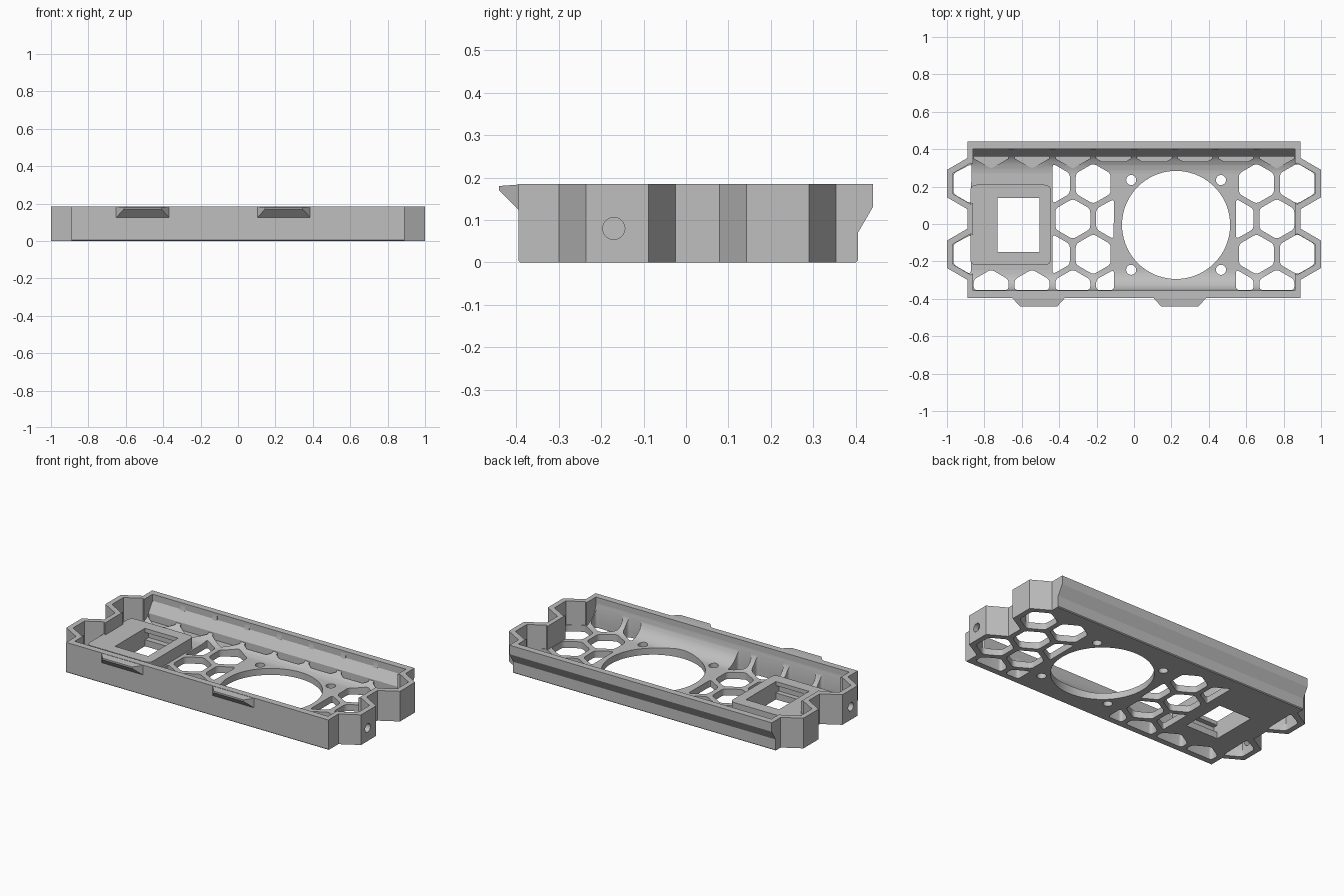
import bpy, bmesh, math
from mathutils import Vector

cube = bpy.data.objects.get("Cube")
if cube:
    bpy.data.objects.remove(cube, do_unlink=True)

grey = bpy.data.materials.new("plain grey")
grey.use_nodes = True
grey.diffuse_color = (0.52, 0.52, 0.52, 1)
grey.node_tree.nodes["Principled BSDF"].inputs["Base Color"].default_value = (0.52, 0.52, 0.52, 1)

TOP, FLOOR, PITCH = 0.185, 0.04, 0.2182
ROW = PITCH * math.sqrt(3) / 2
END_X = 4 * PITCH
ROWS = [0.405 - ROW * i for i in range(5)]
FAN = Vector((0.225, -0.005))


def prisms(name, outlines, lo, hi, axis="z"):
    """One object made of flat outlines extruded along z or x."""
    bm = bmesh.new()
    for pts in outlines:
        place = (lambda p, h: (p[0], p[1], h)) if axis == "z" else (lambda p, h: (h, p[0], p[1]))
        low = [bm.verts.new(place(p, lo)) for p in pts]
        high = [bm.verts.new(place(p, hi)) for p in pts]
        bm.faces.new(low[::-1])
        bm.faces.new(high)
        for i in range(len(pts)):
            j = (i + 1) % len(pts)
            bm.faces.new((low[i], low[j], high[j], high[i]))
    bmesh.ops.recalc_face_normals(bm, faces=bm.faces[:])
    mesh = bpy.data.meshes.new(name)
    bm.to_mesh(mesh)
    bm.free()
    mesh.materials.append(grey)
    obj = bpy.data.objects.new(name, mesh)
    bpy.context.collection.objects.link(obj)
    return obj


def combine(obj, tools, operation="DIFFERENCE", keep=()):
    """Apply booleans and drop the tools that are no longer needed."""
    for tool in tools:
        mod = obj.modifiers.new("cut", "BOOLEAN")
        mod.operation, mod.solver, mod.object = operation, "EXACT", tool
        deps = bpy.context.evaluated_depsgraph_get()
        mesh = bpy.data.meshes.new_from_object(obj.evaluated_get(deps))
        obj.modifiers.clear()
        obj.data = mesh
        if tool not in keep:
            bpy.data.objects.remove(tool, do_unlink=True)


def ring(x, y, r, n, start=0.0):
    return [(x + r * math.cos(start + math.tau * i / n),
             y + r * math.sin(start + math.tau * i / n)) for i in range(n)]


def hexagon(x, y, apothem):
    return ring(x, y, apothem / math.cos(math.pi / 6), 6, math.pi / 6)


def box(x0, x1, y0, y1):
    return [(x0, y0), (x1, y0), (x1, y1), (x0, y1)]


def clip(pts, axis, limit, sign):
    """Keep the part of an outline on one side of an axis-aligned line."""
    out = []
    for i, p in enumerate(pts):
        q = pts[(i + 1) % len(pts)]
        dp, dq = sign * (p[axis] - limit), sign * (q[axis] - limit)
        if dp >= 0:
            out.append(p)
        if dp * dq < 0:
            t = dp / (dp - dq)
            out.append((p[0] + t * (q[0] - p[0]), p[1] + t * (q[1] - p[1])))
    return out


def rounded(pts, radius):
    """Soften each corner of an outline; near-duplicate points are merged first."""
    pts = [Vector(p) for p in pts]
    pts = [p for i, p in enumerate(pts) if (p - pts[i - 1]).length > 0.012]
    out = []
    for i, p in enumerate(pts):
        a, b = pts[i - 1] - p, pts[(i + 1) % len(pts)] - p
        a *= min(radius / a.length, 0.4)
        b *= min(radius / b.length, 0.4)
        for t in (0, 0.25, 0.5, 0.75, 1):
            out.append(tuple(p + a * (1 - t) ** 2 + b * t ** 2))
    return out


# Honeycomb openings, kept clear of the fan and the socket pad
holes, pockets = [], []
for r, y in enumerate(ROWS):
    for i in range(-4, 5):
        x = (i if r % 2 else i + 0.5) * PITCH
        if abs(x) > END_X + 0.01:
            continue
        cell = hexagon(x, y, 0.0935)
        if r == 0:
            if -0.2 < x < 0.6:
                cell = clip(cell, 1, 0.335, 1)
            pockets.append(clip(cell, 1, 0.43, -1))
            continue
        cell = clip(cell, 1, -0.353, 1)
        if x > 0.5:
            cell = clip(cell, 0, 0.545, 1)
        elif x < -0.8:
            cell = clip(cell, 0, -0.868, -1)
        elif x < -0.05:
            cell = clip(cell, 0, -0.107, -1)
            if r < 4:
                cell = clip(cell, 0, -0.435, 1)
        else:
            continue
        if len(cell) > 2:
            holes.append(rounded(cell, 0.02))
hole_cutter = prisms("hole_cutter", holes, -0.1, 0.4)
pocket_cutter = prisms("pocket_cutter", pockets, FLOOR, 0.4)

# Tray: flared shell with hexagonal bulges at both ends
tray = prisms("tray", [[(-0.395, 0.005), (-0.39, 0), (0.4, 0), (0.405, 0.005), (0.405, 0.07),
                        (0.44, 0.13), (0.44, TOP), (-0.395, TOP)]], -0.89, 0.89, "x")
ends = [(s * END_X, y) for s in (-1, 1) for y in (ROWS[1], ROWS[3])]
bulges = prisms("bulges", [hexagon(x, y, 1 - END_X) for x, y in ends], 0, TOP)
combine(tray, [bulges], "UNION")
cavity = prisms("cavity", [[(-0.355, FLOOR), (-0.355, 0.3), (0.4, 0.3), (0.4, 0.145),
                            (0.36, 0.085), (0.36, FLOOR)]], -0.86, 0.86, "x")
end_cavities = prisms("end_cavities", [hexagon(x, y, 0.095) for x, y in ends], FLOOR, 0.4)
fan_screws = [ring(FAN.x + sx * 0.24, FAN.y + sy * 0.24, 0.027, 20)
              for sx in (-1, 1) for sy in (-1, 1)]
fan_cutter = prisms("fan_cutter", [ring(FAN.x, FAN.y, 0.289, 72)] + fan_screws, -0.1, 0.3)
socket_cutter = prisms("socket_cutter", [box(-0.73, -0.505, -0.15, 0.14)], -0.1, 0.3)
side_screws = [prisms("side_screw", [ring(-0.17, 0.08, 0.026, 24)], s * 1.08 - 0.14,
                      s * 1.08 + 0.14, "x") for s in (-1, 1)]
combine(tray, [cavity, end_cavities, hole_cutter, fan_cutter, socket_cutter] + side_screws,
        keep=(hole_cutter, socket_cutter, fan_cutter))


# Curved strips that join the floor to the long walls, cut into ribs by the cells
def cove(y, z, r, side):
    return [(y + side * r * math.sin(math.radians(a)), z - r * math.cos(math.radians(a)))
            for a in range(0, 91, 10)]


back_ribs = prisms("back_ribs", [cove(0.27, 0.17, 0.13, 1) + [
    (0.41, 0.17), (0.41, 0.14), (0.37, 0.08), (0.37, 0.03), (0.27, 0.03)]], -0.87, 0.87, "x")
front_cove = prisms("front_cove", [cove(-0.245, 0.15, 0.11, -1) + [
    (-0.365, 0.15), (-0.365, 0.03), (-0.245, 0.03)]], -0.87, 0.87, "x")
combine(back_ribs, [hole_cutter, pocket_cutter, fan_cutter], keep=(hole_cutter, fan_cutter))
combine(front_cove, [hole_cutter, fan_cutter])

# Raised socket pad with an undercut for the latch
pad = prisms("socket_pad", [rounded(box(-0.875, -0.445, -0.22, 0.21), 0.035)], 0.035, 0.11)
undercut = prisms("undercut", [box(-0.73, -0.505, -0.18, 0.175)], 0.0, 0.085)
combine(pad, [socket_cutter, undercut])

# Snap clips on the front wall
for name, cx in (("right_clip", -0.51), ("left_clip", 0.245)):
    clip_obj = prisms(name, [box(cx - 0.15, cx + 0.15, -0.44, -0.385)], 0.115, TOP - 0.001)
    for v in clip_obj.data.vertices:
        if v.co.y < -0.42:
            v.co.x = cx + (v.co.x - cx) * 0.67
            v.co.z = max(v.co.z - 0.004, 0.17)

# Smooth the curved surfaces, keep the edges sharp
for obj in (tray, back_ribs, front_cove, pad):
    bpy.ops.object.select_all(action="DESELECT")
    obj.select_set(True)
    bpy.context.view_layer.objects.active = obj
    bpy.ops.object.shade_smooth_by_angle(angle=math.radians(30))
